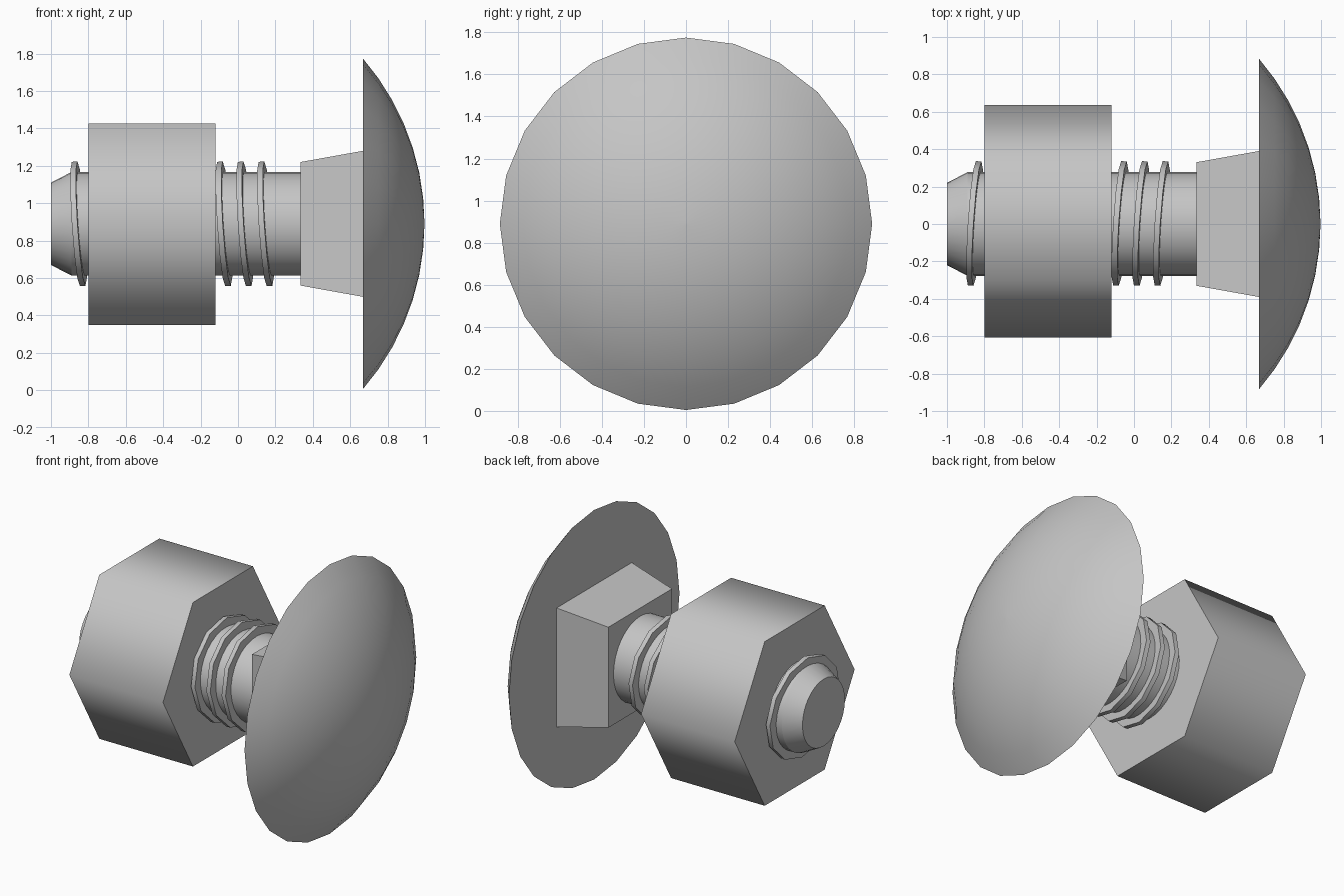
import bpy, bmesh, math
from mathutils import Vector, Matrix

old = bpy.data.objects.get("Cube")
if old:
    bpy.data.objects.remove(old, do_unlink=True)

AXIS = Vector((0, 0, 0.89))

steel = bpy.data.materials.new("grey_steel")
steel.use_nodes = True
steel.diffuse_color = (0.56, 0.56, 0.56, 1)
steel.node_tree.nodes["Principled BSDF"].inputs["Base Color"].default_value = (0.56, 0.56, 0.56, 1)


def turn(name, profile, sides, spin=0.0, smooth=None, centre=AXIS, normal=(1, 0, 0)):
    """Closed solid turned about x from (x, radius) points, then tilted to normal."""
    bm = bmesh.new()
    loops = []
    for x, r in profile:
        angles = [spin + math.tau * i / sides for i in range(sides)]
        loops.append([bm.verts.new((x, r * math.sin(a), r * math.cos(a))) for a in angles])
    for a, b in zip(loops, loops[1:]):
        for i in range(sides):
            j = (i + 1) % sides
            bm.faces.new((a[i], a[j], b[j], b[i]))
    bm.faces.new(loops[0])
    bm.faces.new(loops[-1])
    bmesh.ops.recalc_face_normals(bm, faces=bm.faces)
    tilt = Vector((1, 0, 0)).rotation_difference(Vector(normal)).to_matrix().to_4x4()
    bm.transform(Matrix.Translation(centre) @ tilt)
    mesh = bpy.data.meshes.new(name)
    bm.to_mesh(mesh)
    bm.free()
    obj = bpy.data.objects.new(name, mesh)
    bpy.context.collection.objects.link(obj)
    mesh.materials.append(steel)
    if smooth:
        bpy.ops.object.select_all(action="DESELECT")
        obj.select_set(True)
        bpy.context.view_layer.objects.active = obj
        bpy.ops.object.shade_smooth_by_angle(angle=math.radians(smooth))
    return obj


# Domed head: a shallow spherical cap with a flat underside
rim, height, base = 0.885, 0.33, 0.667
ball = (rim ** 2 + height ** 2) / (2 * height)
sweep = math.asin(rim / ball)
dome = []
for i in range(8):
    a = max(sweep * (1 - i / 7), 0.005)
    dome.append((base + height - ball * (1 - math.cos(a)), ball * math.sin(a)))
turn("domed_head", dome, 24, smooth=30)

# Tapered square neck
diag = math.sqrt(2)
turn("square_neck", [(0.333, 0.33 * diag), (0.667, 0.39 * diag)], 4, spin=math.pi / 4)

# Shank with chamfered tip
turn("shank", [(-1.0, 0.22), (-0.89, 0.277), (0.34, 0.277)], 32, smooth=20)

# Thread: evenly spaced, slightly tilted flat rings
for i in range(10):
    centre = AXIS + Vector((0.147 - 0.111 * i, 0.003, 0))
    turn(f"thread_ring_{i + 1}", [(-0.015, 0.333), (0.015, 0.333)], 12,
         smooth=40, centre=centre, normal=(1, -0.065, 0.065))

# Hexagonal nut with softly shaded sides
turn("hex_nut", [(-0.8, 0.622), (-0.12, 0.622)], 6, spin=math.pi / 6,
     smooth=70, centre=AXIS + Vector((0, 0.015, -0.002)))
